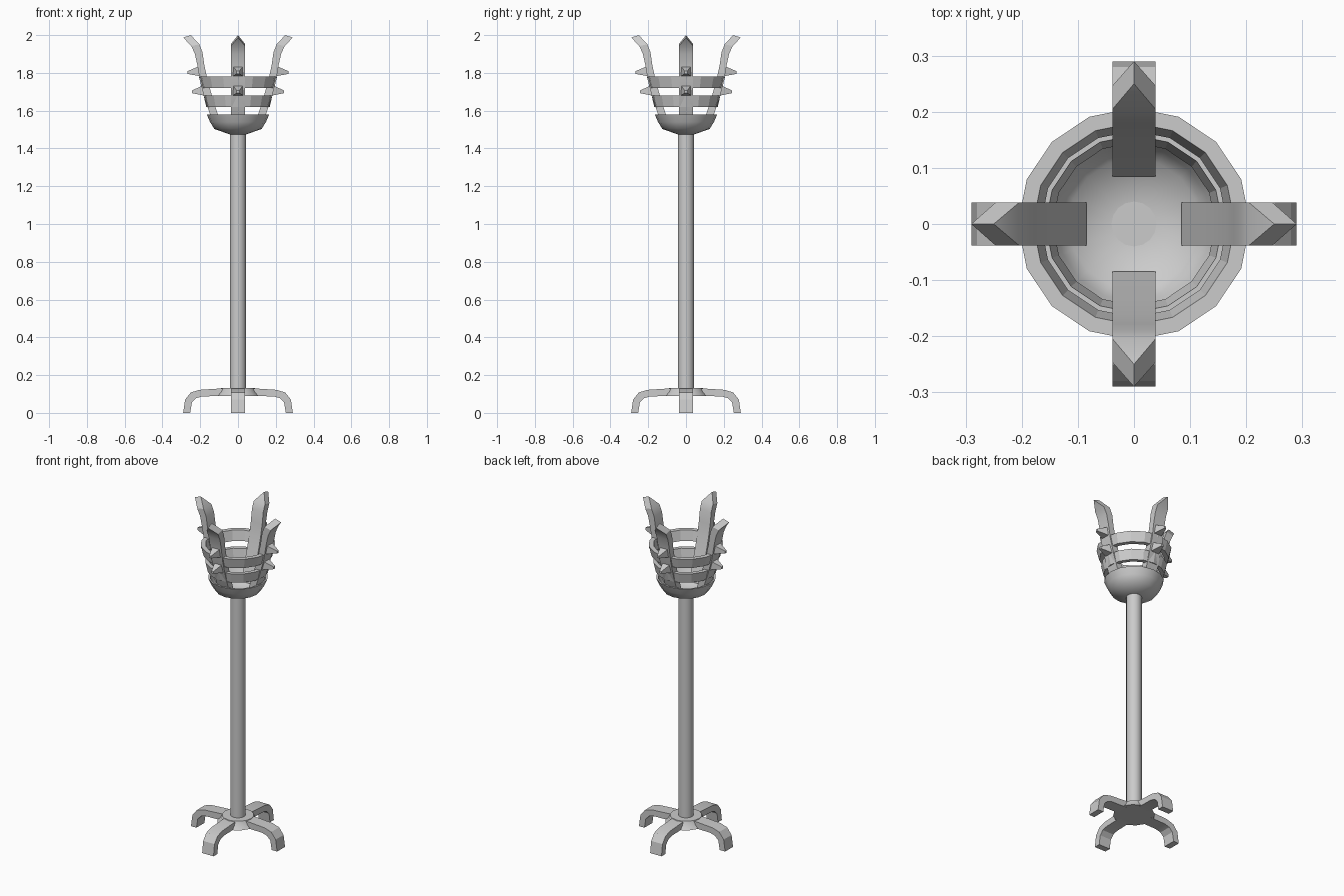
import bpy, bmesh, math
from mathutils import Matrix

cube = bpy.data.objects.get("Cube")
if cube:
    bpy.data.objects.remove(cube, do_unlink=True)

iron = bpy.data.materials.new("grey iron")
iron.use_nodes = True
GREY = (0.6, 0.6, 0.6, 1)
iron.diffuse_color = GREY
iron.node_tree.nodes["Principled BSDF"].inputs["Base Color"].default_value = GREY

SIDES = 16
HALF = 0.038  # half width of straps and legs


def finish(name, bm, smooth=None):
    bmesh.ops.recalc_face_normals(bm, faces=bm.faces)
    mesh = bpy.data.meshes.new(name)
    bm.to_mesh(mesh)
    bm.free()
    mesh.materials.append(iron)
    obj = bpy.data.objects.new(name, mesh)
    bpy.context.collection.objects.link(obj)
    if smooth:
        bpy.ops.object.select_all(action='DESELECT')
        obj.select_set(True)
        bpy.context.view_layer.objects.active = obj
        bpy.ops.object.shade_smooth_by_angle(angle=math.radians(smooth))
    return obj


def lathe(name, profile, closed=False, smooth=None):
    """Turn (radius, z) points round the z axis; open profiles get flat caps."""
    bm = bmesh.new()
    rings = []
    for r, z in profile:
        angles = [math.tau * i / SIDES for i in range(SIDES)]
        rings.append([bm.verts.new((r * math.cos(a), r * math.sin(a), z)) for a in angles])
    pairs = list(zip(rings, rings[1:]))
    if closed:
        pairs.append((rings[-1], rings[0]))
    else:
        bm.faces.new(rings[0])
        bm.faces.new(rings[-1])
    for low, high in pairs:
        for i in range(SIDES):
            j = (i + 1) % SIDES
            bm.faces.new((low[i], low[j], high[j], high[i]))
    return finish(name, bm, smooth)


def bar(name, inner, outer, turn, tip=None):
    """Flat bar following two (radius, z) edges, with an optional pointed end."""
    bm = bmesh.new()
    rows = []
    for (ri, zi), (ro, zo) in zip(inner, outer):
        corners = ((ri, -HALF, zi), (ri, HALF, zi), (ro, HALF, zo), (ro, -HALF, zo))
        rows.append([bm.verts.new(c) for c in corners])
    for a, b in zip(rows, rows[1:]):
        for i in range(4):
            j = (i + 1) % 4
            bm.faces.new((a[i], a[j], b[j], b[i]))
    bm.faces.new(rows[0])
    end = rows[-1]
    if tip:
        p, q = [bm.verts.new((r, 0, z)) for r, z in tip]
        bm.faces.new((end[0], end[1], p))
        bm.faces.new((end[2], end[3], q))
        bm.faces.new((end[1], end[2], q, p))
        bm.faces.new((end[3], end[0], p, q))
    else:
        bm.faces.new(end)
    bm.transform(Matrix.Rotation(turn, 4, 'Z'))
    return finish(name, bm, 30)


def spike(name, base_r, z, tip_r, turn):
    """Blunt four-sided stud pointing outwards, its tip set a little low."""
    bm = bmesh.new()
    rings = []
    for r, zc, h in ((base_r, z, 0.028), (tip_r, z - 0.008, 0.007)):
        square = ((-h, -h), (h, -h), (h, h), (-h, h))
        rings.append([bm.verts.new((r, y, zc + dz)) for y, dz in square])
    for ring in rings:
        bm.faces.new(ring)
    for i in range(4):
        j = (i + 1) % 4
        bm.faces.new((rings[0][i], rings[0][j], rings[1][j], rings[1][i]))
    bm.transform(Matrix.Rotation(turn, 4, 'Z'))
    return finish(name, bm)


# Pole and base hub
lathe("pole", [(0.043, 0.1), (0.043, 1.49)], smooth=30)
lathe("base_hub", [(0.115, 0.09), (0.098, 0.108), (0.088, 0.133)], smooth=30)

# Open bowl and the two basket bands
lathe("bowl", [(0.045, 1.475), (0.125, 1.503), (0.148, 1.54), (0.165, 1.58),
               (0.155, 1.58), (0.138, 1.542), (0.117, 1.512), (0.04, 1.49)], smooth=40)
lathe("lower_band", [(0.168, 1.62), (0.182, 1.68), (0.158, 1.68), (0.145, 1.62)], closed=True)
lathe("upper_band", [(0.192, 1.72), (0.207, 1.78), (0.18, 1.78), (0.166, 1.72)], closed=True)

# Edges of the upright straps and the feet
strap_in = [(0.085, 1.51), (0.11, 1.59), (0.138, 1.68), (0.163, 1.77), (0.178, 1.84),
            (0.188, 1.91), (0.205, 1.952)]
strap_out = [(0.115, 1.505), (0.15, 1.585), (0.178, 1.67), (0.202, 1.76), (0.215, 1.84),
             (0.228, 1.9), (0.247, 1.942)]
strap_tip = [(0.25, 2.0), (0.29, 1.987)]
leg_in = [(0.08, 0.09), (0.19, 0.087), (0.222, 0.078), (0.244, 0.055), (0.253, 0.0)]
leg_out = [(0.08, 0.13), (0.205, 0.122), (0.25, 0.108), (0.28, 0.07), (0.29, 0.0)]

# Four of each around the pole
for k, side in enumerate(("left", "back", "right", "front")):
    turn = k * math.pi / 2
    bar(side + "_strap", strap_in, strap_out, turn, strap_tip)
    bar(side + "_leg", leg_in, leg_out, turn)
    spike(side + "_upper_spike", 0.2, 1.81, 0.268, turn)
    spike(side + "_lower_spike", 0.18, 1.708, 0.244, turn)
